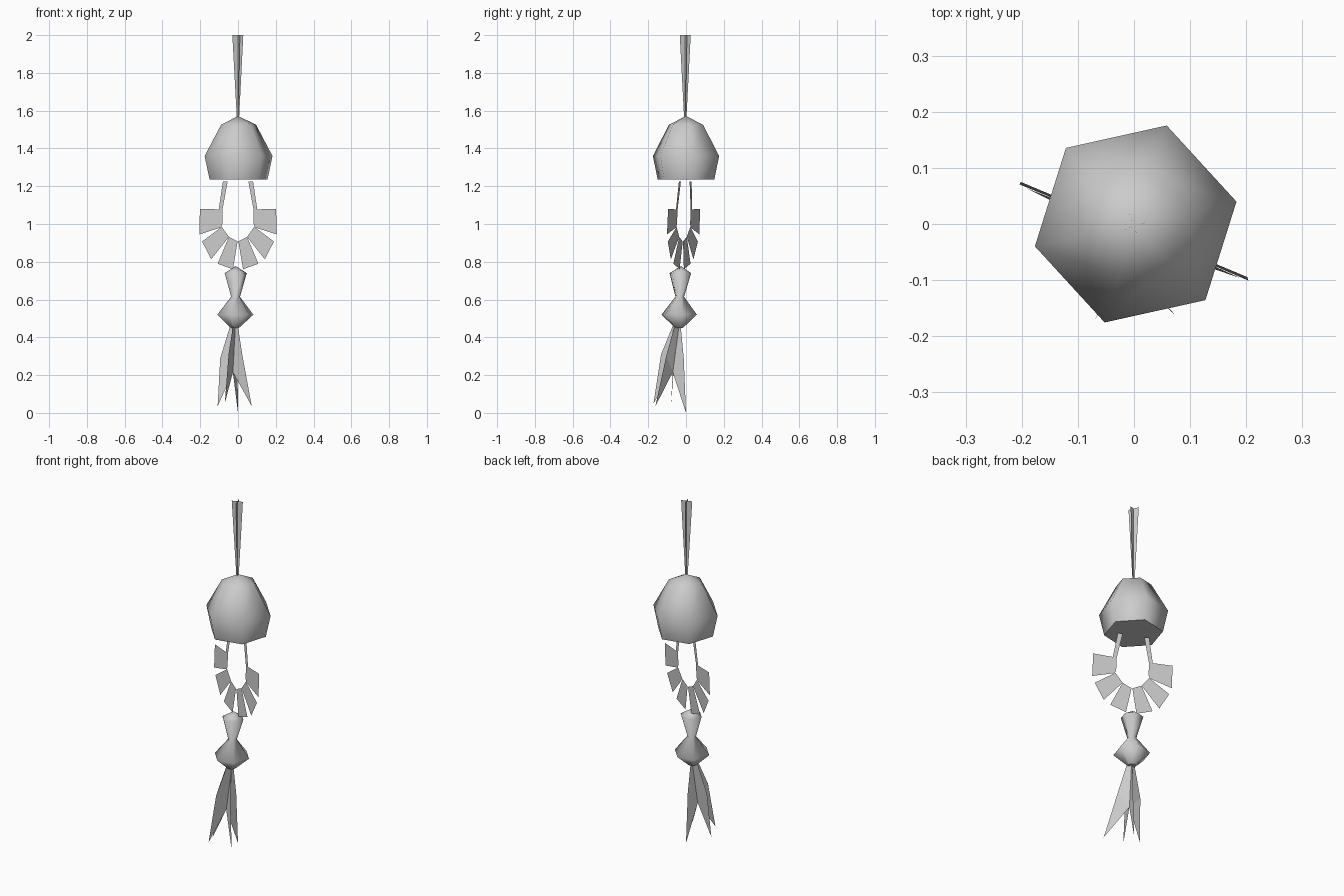
import bpy, math
from mathutils import Vector

cube = bpy.data.objects.get("Cube")
if cube:
    bpy.data.objects.remove(cube, do_unlink=True)

grey = bpy.data.materials.new("plain grey")
grey.use_nodes = True
grey.diffuse_color = (0.6, 0.6, 0.6, 1)
grey.node_tree.nodes["Principled BSDF"].inputs["Base Color"].default_value = (0.6, 0.6, 0.6, 1)


def make(name, verts, faces, smooth=False):
    mesh = bpy.data.meshes.new(name)
    mesh.from_pydata(verts, [], faces)
    mesh.materials.append(grey)
    if smooth:
        for p in mesh.polygons:
            p.use_smooth = len(p.vertices) < 6
    obj = bpy.data.objects.new(name, mesh)
    bpy.context.collection.objects.link(obj)
    return obj


def lathe(name, profile, tip, phase, sides=6):
    """Six-sided rings (x, y, z, radius) from bottom to top, closed by a pointed tip."""
    verts, faces = [], [tuple(reversed(range(sides)))]
    for x, y, z, r in profile:
        for i in range(sides):
            a = phase + math.tau * i / sides
            verts.append((x + r * math.cos(a), y + r * math.sin(a), z))
    for k in range(len(profile) - 1):
        for i in range(sides):
            j, b = (i + 1) % sides, k * sides
            faces.append((b + i, b + j, b + sides + j, b + sides + i))
    b = (len(profile) - 1) * sides
    verts.append(tip)
    faces += [(b + i, b + (i + 1) % sides, len(verts) - 1) for i in range(sides)]
    return make(name, verts, faces, True)


# Bell and hanging bead
phase = math.radians(12.5)
lathe("bell", [(0.003, 0, 1.235, 0.157), (0.003, 0, 1.36, 0.184), (0.003, 0, 1.525, 0.095)],
      (0, 0, 1.572), phase)
lathe("bead", [(-0.016, -0.037, 0.45, 0.022), (-0.014, -0.036, 0.52, 0.098),
               (-0.013, -0.033, 0.615, 0.024), (-0.012, -0.03, 0.74, 0.06)],
      (-0.012, -0.026, 0.777), phase)

# Crossed blades of the top tassel
verts, faces = [(0, -0.004, 1.555), (0, -0.004, 2)], []
for x, y in ((0.028, 0.005), (-0.012, 0.025), (-0.03, -0.015), (0.01, -0.033)):
    n = len(verts)
    verts += [(x * 0.2, y * 0.2 - 0.003, 1.555), (x, y, 2)]
    faces.append((0, n, n + 1, 1))
make("top_tassel", verts, faces)


# Flat collar, turned about the vertical: two straps and six fanned feathers
def on_plane(x, z):
    return (x, -0.013 - 0.42 * x + 0.04 * (z - 1), z)


panels = {
    "strap": [(0.055, 1.225), (0.08, 1.225), (0.102, 1.077), (0.082, 1.077)],
    "upper_feather": [(0.082, 1.077), (0.202, 1.08), (0.204, 0.945), (0.09, 0.982), (0.083, 1.0)],
    "middle_feather": [(0.086, 0.985), (0.19, 0.907), (0.142, 0.813), (0.048, 0.932)],
    "lower_feather": [(0.048, 0.932), (0.108, 0.79), (0.027, 0.76), (0.002, 0.908)],
}
for name, outline in panels.items():
    for side, s in (("left", 1), ("right", -1)):
        make(f"{side}_{name}", [on_plane(s * x, z) for x, z in outline],
             [tuple(range(len(outline)))])

# Four pointed blades of the lower tassel, sharing one leaning core
root, core = Vector((-0.014, -0.037, 0.46)), Vector((-0.027, -0.07, 0.215))
blades = [
    ((-0.094, -0.06, 0.29), (-0.108, -0.08, 0.035)),
    ((-0.05, -0.132, 0.31), (-0.07, -0.172, 0.05)),
    ((0.024, -0.105, 0.3), (0.073, -0.162, 0.035)),
    ((-0.003, -0.012, 0.29), (0, 0, 0)),
]
verts, faces = [root, core], []
for mid, tip in blades:
    n = len(verts)
    mid = Vector(mid)
    shoulder = root + (mid - root) * 0.35
    shoulder.z = root.z
    verts += [shoulder, mid, Vector(tip)]
    faces += [(0, n, n + 1, 1), (1, n + 1, n + 2)]
make("lower_tassel", verts, faces)
